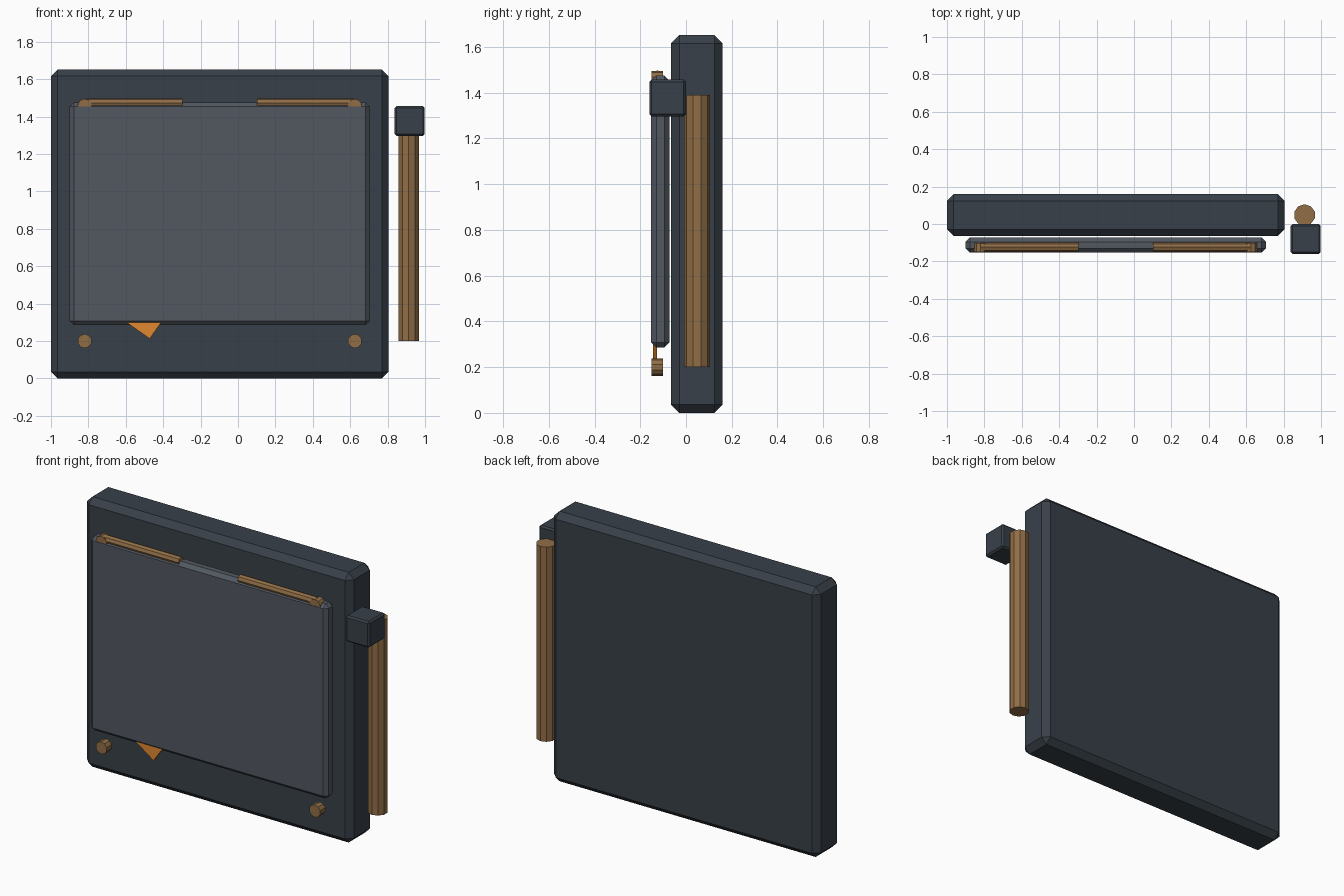
import bpy
from math import radians

if "Cube" in bpy.data.objects:
    bpy.data.objects.remove(bpy.data.objects["Cube"])


def material(name, rgb):
    m = bpy.data.materials.new(name)
    m.diffuse_color = (*rgb, 1)
    m.use_nodes = True
    m.node_tree.nodes["Principled BSDF"].inputs["Base Color"].default_value = m.diffuse_color
    return m


SLATE = material("slate", (0.04, 0.051, 0.066))
GREY = material("panel_grey", (0.085, 0.098, 0.12))
BRASS = material("brass", (0.28, 0.155, 0.062))
ORANGE = material("orange", (0.75, 0.25, 0.03))


def box(name, lo, hi, mat, bevel=0.0, tilt=0.0):
    centre = [(a + b) / 2 for a, b in zip(lo, hi)]
    bpy.ops.mesh.primitive_cube_add(size=1, location=centre)
    ob = bpy.context.object
    ob.name = name
    ob.scale = [b - a for a, b in zip(lo, hi)]
    bpy.ops.object.transform_apply(location=False, rotation=False, scale=True)
    ob.rotation_euler.y = tilt
    if bevel:
        mod = ob.modifiers.new("chamfer", "BEVEL")
        mod.width = bevel
        mod.segments = 1
    ob.data.materials.append(mat)
    return ob


def rod(name, centre, radius, length, sides, mat, rot=(0, 0, 0)):
    bpy.ops.mesh.primitive_cylinder_add(
        vertices=sides, radius=radius, depth=length, location=centre,
        rotation=[radians(a) for a in rot])
    ob = bpy.context.object
    ob.name = name
    ob.data.materials.append(mat)
    return ob


# Main slab and the raised front panel
box("body", (-1.0, -0.065, 0.0), (0.805, 0.16, 1.652), SLATE, 0.036)
box("front_panel", (-0.9, -0.152, 0.285), (0.705, -0.073, 1.475), GREY, 0.022)

# Corner pegs facing the front
for side, x in (("left", -0.82), ("right", 0.625)):
    for level, z in (("lower", 0.2), ("upper", 1.457)):
        rod(f"{level}_{side}_peg", (x, -0.126, z), 0.038, 0.05, 10, BRASS, (90, 0, 0))

# Two bars along the top edge of the panel
for side, x in (("left", -0.558), ("right", 0.362)):
    rod(f"top_{side}_bar", (x, -0.124, 1.472), 0.026, 0.52, 8, BRASS, (0, 90, 0))

# Tilted marker whose corner shows below the panel
box("marker", (-0.5965, -0.144, 0.2523), (-0.3965, -0.126, 0.4523), ORANGE, tilt=radians(35))

# Side lever: post and square block
rod("lever_post", (0.912, 0.048, 0.795), 0.0575, 1.19, 10, BRASS)
box("lever_block", (0.838, -0.16, 1.297), (0.998, 0.0, 1.457), SLATE, 0.01)
